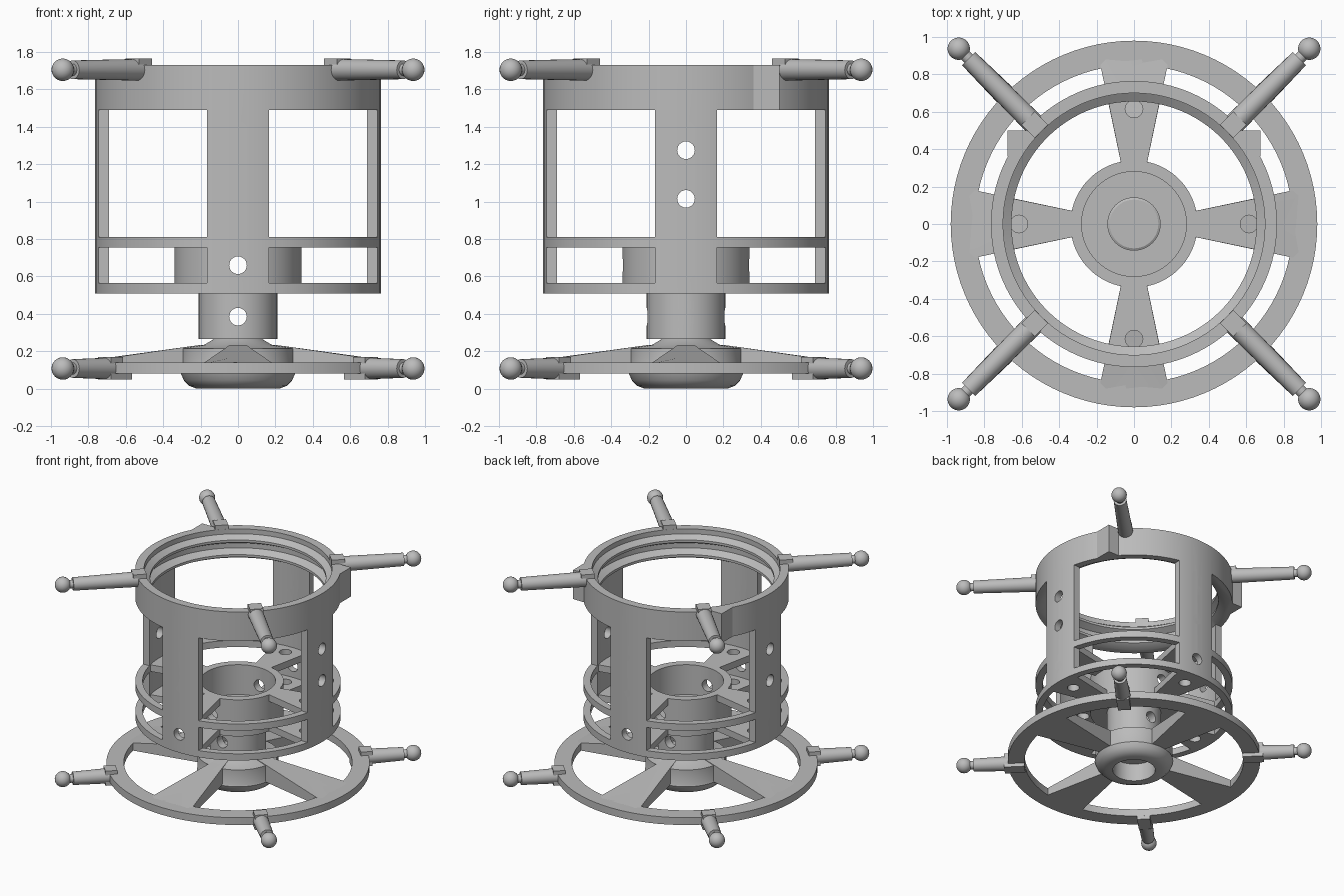
import bpy, bmesh, math
from mathutils import Matrix, Vector

if "Cube" in bpy.data.objects:
    bpy.data.objects.remove(bpy.data.objects["Cube"])

grey = bpy.data.materials.new("grey")
grey.diffuse_color = (0.5, 0.5, 0.5, 1)
grey.use_nodes = True
grey.node_tree.nodes["Principled BSDF"].inputs["Base Color"].default_value = grey.diffuse_color
TAU = math.tau


def finish(name, bm):
    bmesh.ops.recalc_face_normals(bm, faces=bm.faces)
    me = bpy.data.meshes.new(name)
    bm.to_mesh(me)
    bm.free()
    ob = bpy.data.objects.new(name, me)
    bpy.context.collection.objects.link(ob)
    me.materials.append(grey)
    return ob


def lathe(name, profile, n=96, closed=True):
    """Spin an (r, z) profile round z; r = 0 ends make a solid."""
    bm = bmesh.new()
    rings = []
    for r, z in profile:
        if r == 0:
            rings.append([bm.verts.new((0, 0, z))] * n)
        else:
            rings.append([bm.verts.new((r * math.cos(TAU * i / n), r * math.sin(TAU * i / n), z)) for i in range(n)])
    m = len(rings)
    for k in range(m if closed else m - 1):
        a, b = rings[k], rings[(k + 1) % m]
        for i in range(n):
            j = (i + 1) % n
            vs = list(dict.fromkeys((a[i], a[j], b[j], b[i])))
            if len(vs) > 2:
                bm.faces.new(vs)
    return finish(name, bm)


def prism(name, pts, z0, z1, turn=0):
    """Extrude a plan outline; z1 may be a function of the radius along x."""
    top = z1 if callable(z1) else (lambda x: z1)
    bm = bmesh.new()
    lo = [bm.verts.new((x, y, z0)) for x, y in pts]
    hi = [bm.verts.new((x, y, top(x))) for x, y in pts]
    bm.faces.new(lo)
    bm.faces.new(hi)
    for i in range(len(pts)):
        j = (i + 1) % len(pts)
        bm.faces.new((lo[i], lo[j], hi[j], hi[i]))
    bmesh.ops.rotate(bm, verts=bm.verts, matrix=Matrix.Rotation(turn, 3, 'Z'))
    return finish(name, bm)


def box(name, x0, x1, y0, y1, z0, z1, turn=0):
    return prism(name, [(x0, y0), (x1, y0), (x1, y1), (x0, y1)], z0, z1, turn)


def rod(name, a, b, r, n=24, r2=None):
    a, b = Vector(a), Vector(b)
    bm = bmesh.new()
    bmesh.ops.create_cone(bm, cap_ends=True, segments=n, radius1=r, radius2=r2 or r, depth=(b - a).length)
    rot = (b - a).to_track_quat('Z', 'Y').to_matrix().to_4x4()
    bm.transform(Matrix.Translation((a + b) / 2) @ rot)
    return finish(name, bm)


def cut(ob, cutter):
    mod = ob.modifiers.new("cut", 'BOOLEAN')
    mod.operation, mod.solver, mod.object = 'DIFFERENCE', 'EXACT', cutter
    bpy.context.view_layer.objects.active = ob
    bpy.ops.object.modifier_apply(modifier=mod.name)
    bpy.data.objects.remove(cutter)


def cross_holes(ob, z, r=0.047):
    cut(ob, rod("hole", (-1, 0, z), (1, 0, z), r))
    cut(ob, rod("hole", (0, -1, z), (0, 1, z), r))


def drop_hole(ob, rad, turn, z1):
    x, y = rad * math.cos(turn), rad * math.sin(turn)
    cut(ob, rod("hole", (x, y, -0.1), (x, y, z1), 0.047))


# Cage wall with inner ridges near the rim
cage = lathe("cage_wall", [(0.765, 0.51), (0.765, 1.73), (0.70, 1.73), (0.70, 1.69), (0.655, 1.66),
                           (0.655, 1.64), (0.71, 1.61), (0.71, 1.57), (0.655, 1.54), (0.655, 1.52),
                           (0.71, 1.49), (0.71, 0.51)])
for q in range(4):
    for z0, z1 in ((0.565, 0.755), (0.81, 1.49)):
        cut(cage, box("window", 0.165, 1, 0.165, 1, z0, z1, q * TAU / 4))
for z in (0.66, 1.015, 1.275):
    cross_holes(cage, z)

# Cage hub cup and hollow neck
hub = lathe("cage_hub", [(0.14, 0.265), (0.21, 0.265), (0.21, 0.51), (0.34, 0.51), (0.34, 0.81),
                         (0.28, 0.81), (0.28, 0.565), (0.14, 0.565)])
for z in (0.385, 0.66):
    cross_holes(hub, z)

# Corner stops at the back of the rim
for s in (-1, 1):
    prism("corner_stop", [(s * x, y) for x, y in ((0.65, 0.36), (0.675, 0.36), (0.675, 0.5), (0.57, 0.5),
                                                  (0.57, 0.45))], 1.49, 1.73)

# Flywheel base: rim, and hub with rounded foot and bored underside
rim = lathe("base_rim", [(0.85, 0.08), (0.98, 0.08), (0.98, 0.14), (0.85, 0.14)])
lathe("base_hub", [(0, 0.15), (0.165, 0.15), (0.165, 0.0), (0.22, 0.0), (0.26, 0.015), (0.29, 0.045),
                   (0.305, 0.08), (0.30, 0.09), (0.30, 0.215), (0.18, 0.235), (0.13, 0.265), (0, 0.265)],
      closed=False)


def slope(x):
    return 0.14 + max(0, 0.85 - x) * 0.145


# Flared spokes of the cage and the base
for q in range(4):
    t = q * TAU / 4
    plan = [(0.32, -0.068), (0.725, -0.152), (0.725, 0.152), (0.32, 0.068)]
    for z0, z1 in ((0.51, 0.565), (0.755, 0.81)):
        drop_hole(prism("cage_spoke", plan, z0, z1, t), 0.615, t, 1)
    spoke = prism("base_spoke", [(0.2, -0.043), (0.85, -0.18), (0.88, -0.15), (0.88, 0.15), (0.85, 0.18),
                                 (0.2, 0.043)], 0.08, slope, t)
    drop_hole(spoke, 0.615, t, 0.5)
    drop_hole(spoke, 0.86, t, 0.5)
    drop_hole(rim, 0.86, t, 0.5)

# Diagonal handles with ball ends and clips, on the rim and on the base
for q in range(4):
    t = (q + 0.5) * TAU / 4
    d = Vector((math.cos(t), math.sin(t), 0))
    for z, start in ((1.705, 0.755), (0.108, 0.965)):
        up = Vector((0, 0, z))
        rod("handle", d * start + up, d * 1.25 + up, 0.058, 24, 0.05)
        rod("handle_neck", d * 1.24 + up, d * 1.29 + up, 0.032, 16)
        bm = bmesh.new()
        bmesh.ops.create_uvsphere(bm, u_segments=24, v_segments=16, radius=0.06)
        bmesh.ops.translate(bm, verts=bm.verts, vec=d * 1.325 + up)
        finish("handle_ball", bm)
    box("rim_clip", 0.70, 0.80, -0.05, 0.05, 1.70, 1.765, t)
    box("base_clip_top", 0.92, 1.01, -0.05, 0.05, 0.10, 0.17, t)
    box("base_clip_foot", 0.85, 1.01, -0.05, 0.05, 0.05, 0.10, t)

bpy.ops.object.select_all(action='SELECT')
bpy.context.view_layer.objects.active = cage
bpy.ops.object.shade_smooth_by_angle(angle=math.radians(30))
